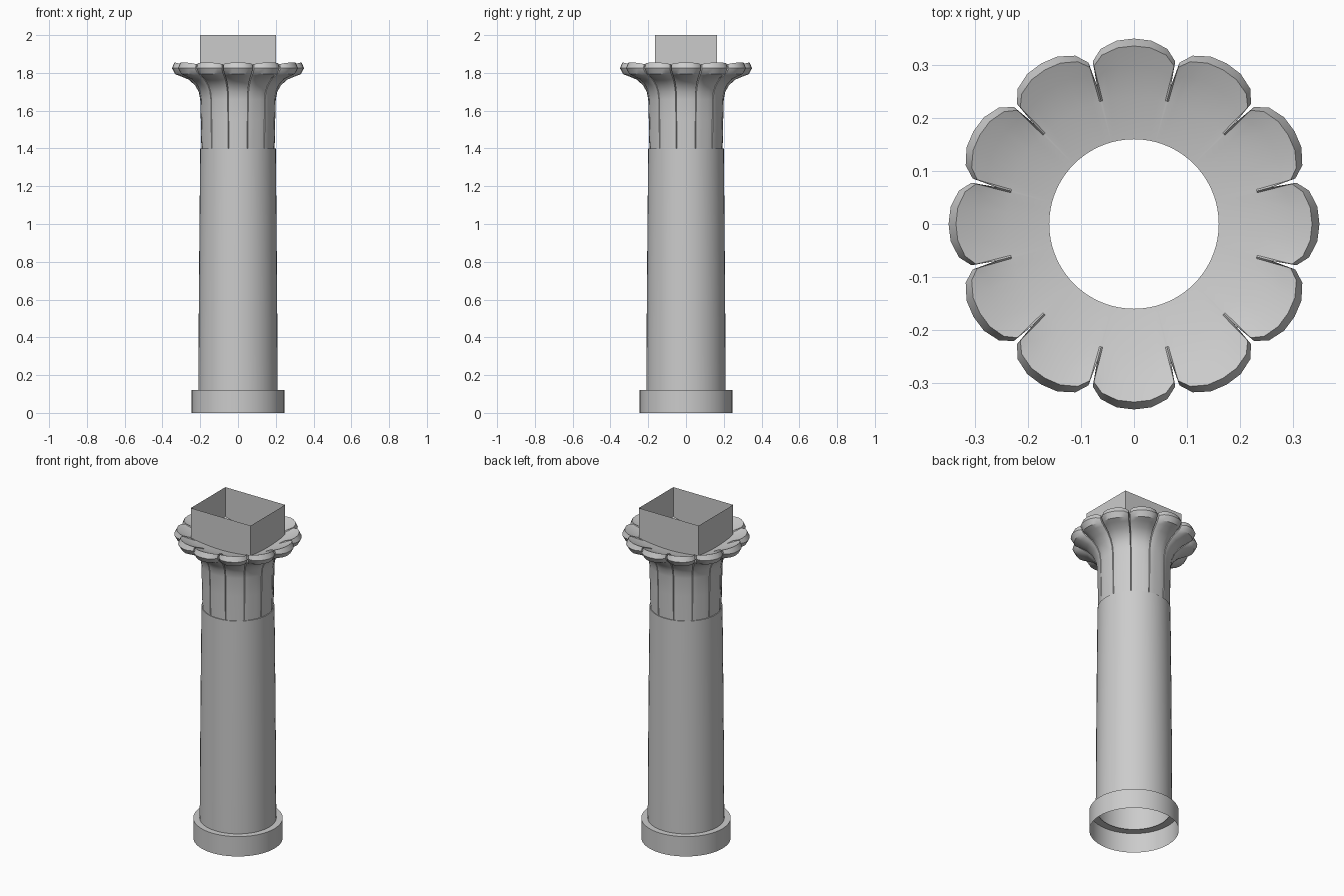
import bpy
from math import cos, sin, pi, radians

cube = bpy.data.objects.get("Cube")
if cube:
    bpy.data.objects.remove(cube, do_unlink=True)

stone = bpy.data.materials.new("grey_stone")
stone.use_nodes = True
stone.diffuse_color = (0.6, 0.6, 0.6, 1)
stone.node_tree.nodes["Principled BSDF"].inputs["Base Color"].default_value = (0.6, 0.6, 0.6, 1)


def skin_rings(name, rings, sharp=30):
    """Join closed rings of points, each to the next, into an open shell."""
    n = len(rings[0])
    verts = [p for ring in rings for p in ring]
    faces = []
    for k in range(len(rings) - 1):
        for i in range(n):
            j = (i + 1) % n
            faces.append((k * n + i, k * n + j, (k + 1) * n + j, (k + 1) * n + i))
    mesh = bpy.data.meshes.new(name)
    mesh.from_pydata(verts, [], faces)
    mesh.materials.append(stone)
    mesh.shade_smooth()
    mesh.set_sharp_from_angle(angle=radians(sharp))
    obj = bpy.data.objects.new(name, mesh)
    bpy.context.collection.objects.link(obj)
    return obj


def circle(r, z, n=48):
    return [(r * cos(2 * pi * i / n), r * sin(2 * pi * i / n), z) for i in range(n)]


# Position across one petal (-1 to 1) and how far the groove cuts in there
PETAL = [(-1, 1), (-0.95, 0.42), (-0.72, 0.17), (-0.36, 0.03),
         (0, 0), (0.36, 0.03), (0.72, 0.17), (0.95, 0.42)]
PETALS = 12


def petal_ring(r, z, groove, flat, pinch):
    """Ring of petals: groove depth, flatness of each face, height shift at grooves."""
    ring = []
    half = pi / PETALS
    for k in range(PETALS):
        for t, cut in PETAL:
            a = 2 * half * k + half * t
            chord = 1 / cos(half * t)
            rr = r * (1 + flat * (chord - 1)) - groove * cut
            ring.append((rr * cos(a), rr * sin(a), z + pinch * cut))
    return ring


# Base: open below, with a ledge around the shaft
skin_rings("base", [circle(0.245, 0), circle(0.245, 0.12), circle(0.2, 0.12)])

# Shaft: hollow and slightly tapered
skin_rings("shaft", [circle(0.21, 0.12), circle(0.208, 0.5),
                     circle(0.204, 1.0), circle(0.2, 1.4), circle(0.17, 1.4)])

# Capital: flaring petals, rounded rim and dished top with a central hole
capital_rows = [
    (0.194, 1.40, 0.010, 1, 0),
    (0.197, 1.55, 0.010, 1, 0),
    (0.200, 1.66, 0.012, 1, 0),
    (0.208, 1.70, 0.014, 0.8, 0),
    (0.228, 1.735, 0.020, 0.5, 0),
    (0.262, 1.765, 0.032, 0.2, 0.005),
    (0.305, 1.783, 0.055, 0, 0.015),
    (0.332, 1.793, 0.072, 0, 0.025),
    (0.350, 1.825, 0.080, 0, 0),
    (0.336, 1.855, 0.068, 0, -0.02),
    (0.300, 1.838, 0.038, 0, -0.008),
    (0.240, 1.815, 0, 0, 0),
    (0.160, 1.800, 0, 0, 0),
]
skin_rings("capital", [petal_ring(*row) for row in capital_rows])

# Top block: four thin walls, open above and below
X, Y = 0.2, 0.165
skin_rings("top_block", [[(-X, -Y, z), (X, -Y, z), (X, Y, z), (-X, Y, z)]
                         for z in (1.8, 2.0)])
